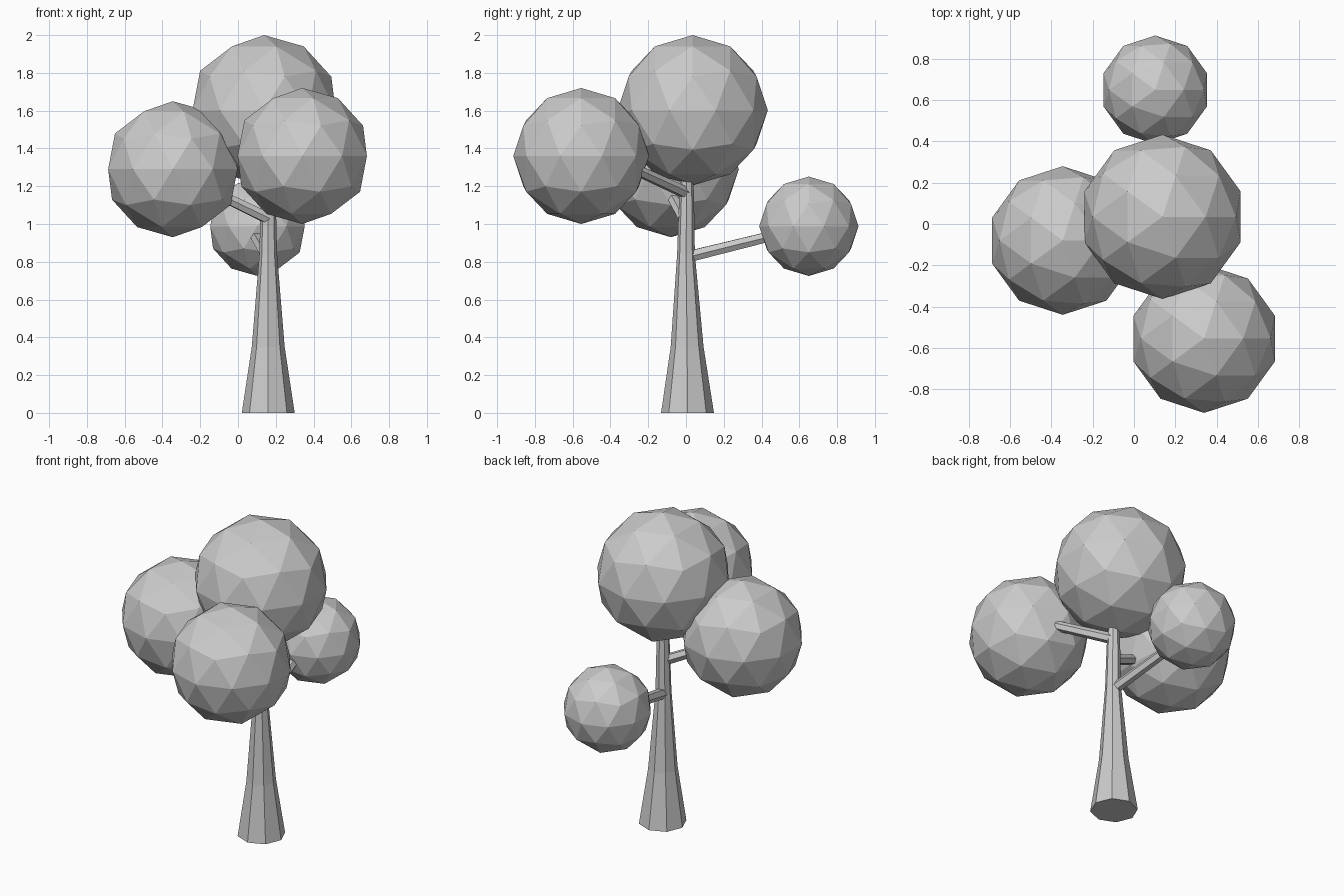
import bpy, bmesh, math
from mathutils import Vector

if "Cube" in bpy.data.objects:
    bpy.data.objects.remove(bpy.data.objects["Cube"])


def finish(name, bm):
    bmesh.ops.recalc_face_normals(bm, faces=bm.faces)
    mesh = bpy.data.meshes.new(name)
    bm.to_mesh(mesh)
    bm.free()
    bpy.context.collection.objects.link(bpy.data.objects.new(name, mesh))


def tube(name, rings, sides):
    """Capped tube through (centre, radius, axis) rings."""
    bm = bmesh.new()
    loops = []
    for centre, radius, axis in rings:
        if abs(axis.z) > 0.99:
            u, v = Vector((1, 0, 0)), Vector((0, 1, 0))
        else:
            u = Vector((0, 0, 1)).cross(axis).normalized()
            v = axis.cross(u).normalized()
        angles = [2 * math.pi * i / sides for i in range(sides)]
        loops.append([bm.verts.new(centre + radius * (u * math.cos(a) + v * math.sin(a)))
                      for a in angles])
    for low, high in zip(loops, loops[1:]):
        for i in range(sides):
            j = (i + 1) % sides
            bm.faces.new((low[i], low[j], high[j], high[i]))
    bm.faces.new(loops[0])
    bm.faces.new(loops[-1])
    finish(name, bm)


def branch(name, start, end, r0, r1):
    a, b = Vector(start), Vector(end)
    axis = (b - a).normalized()
    tube(name, [(a, r0, axis), (b, r1, axis)], 6)


def foliage(name, centre, radius):
    bm = bmesh.new()
    bmesh.ops.create_icosphere(bm, subdivisions=2, radius=radius)
    bmesh.ops.translate(bm, verts=bm.verts, vec=centre)
    finish(name, bm)


# Flared eight-sided trunk
profile = [(0, 0.14, 0.008), (0.35, 0.087, 0.006), (0.84, 0.047, 0),
           (1.04, 0.042, 0.002), (1.23, 0.036, 0.004)]
tube("trunk", [(Vector((0.16, y, z)), r, Vector((0, 0, 1))) for z, r, y in profile], 8)

# Branches
branch("back_branch", (0.155, 0.015, 0.828), (0.09, 0.46, 0.938), 0.034, 0.03)
branch("left_branch", (0.16, -0.012, 1.03), (-0.10, -0.08, 1.155), 0.033, 0.03)
branch("front_branch", (0.165, 0.0, 1.165), (0.39, -0.25, 1.28), 0.033, 0.03)

# Foliage balls
foliage("top_foliage", (0.138, 0.035, 1.602), 0.398)
foliage("left_foliage", (-0.345, -0.08, 1.29), 0.36)
foliage("front_foliage", (0.34, -0.555, 1.36), 0.36)
foliage("back_foliage", (0.103, 0.65, 0.988), 0.263)
